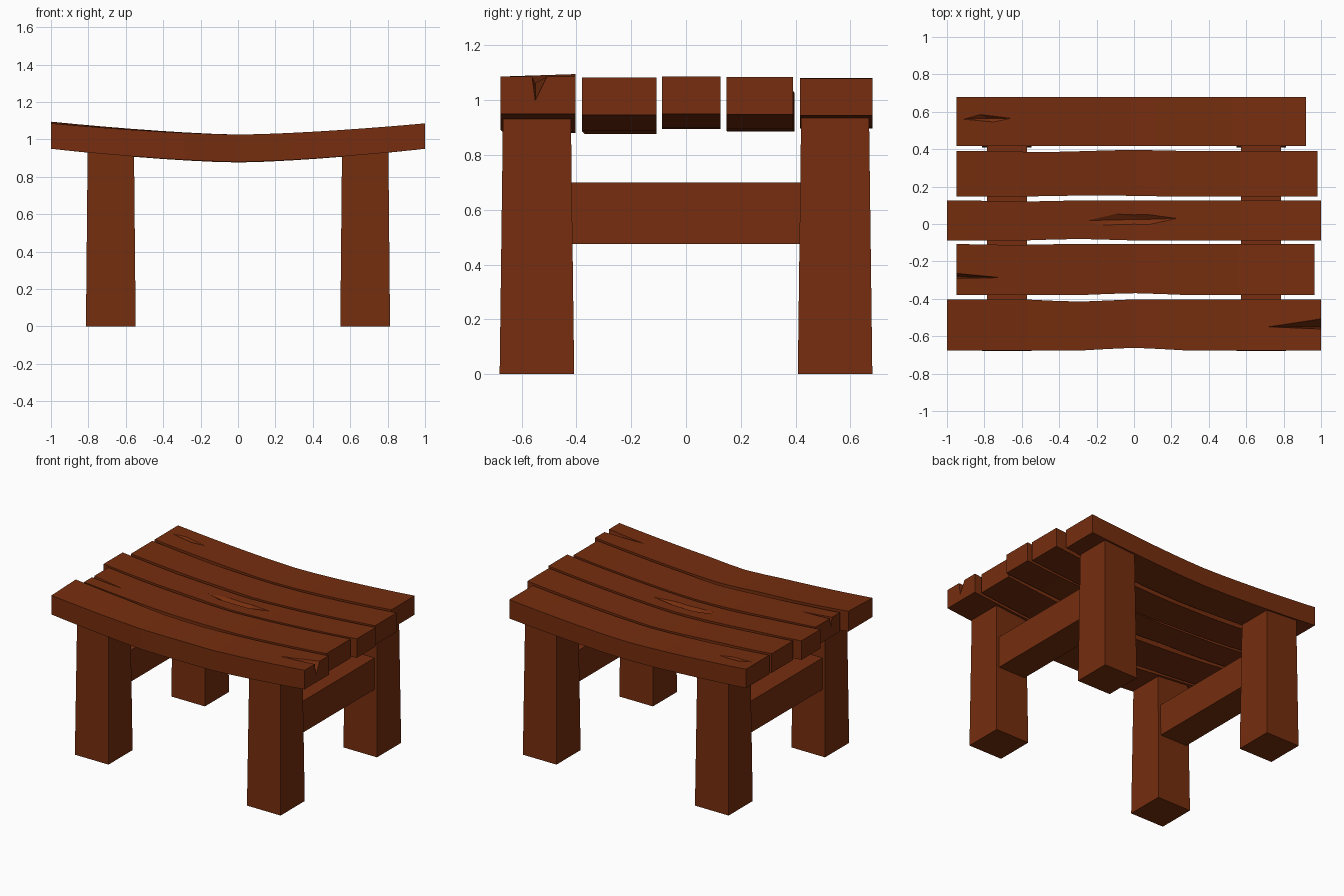
import bpy, bmesh
from mathutils import Vector

if "Cube" in bpy.data.objects:
    bpy.data.objects.remove(bpy.data.objects["Cube"])

wood = bpy.data.materials.new("rust brown wood")
wood.diffuse_color = (0.18, 0.027, 0.0045, 1)
wood.use_nodes = True
wood.node_tree.nodes["Principled BSDF"].inputs["Base Color"].default_value = wood.diffuse_color


def add_object(name, bm):
    bmesh.ops.recalc_face_normals(bm, faces=bm.faces)
    me = bpy.data.meshes.new(name)
    bm.to_mesh(me)
    bm.free()
    me.materials.append(wood)
    ob = bpy.data.objects.new(name, me)
    bpy.context.collection.objects.link(ob)
    return ob


def rise(x):
    return abs(x) ** 1.5


def bump(x, centre, amount):
    # gentle local dent in a plank edge
    t = min(abs(x - centre) / 0.32, 1)
    return amount * (1 - t * t * (3 - 2 * t))


def hull(name, pts):
    bm = bmesh.new()
    for p in pts:
        bm.verts.new(p)
    bmesh.ops.convex_hull(bm, input=bm.verts)
    return add_object(name, bm)


# sagging plank: a four-sided section swept along x
def plank(name, x0, x1, y0, y1, bottom, front_dents=(), back_dents=(), twist=0.0):
    bm = bmesh.new()
    n = 14
    rings = []
    for i in range(n + 1):
        x = x0 + (x1 - x0) * i / n
        ya = y0 + sum(bump(x, *d) for d in front_dents)
        yb = y1 + sum(bump(x, *d) for d in back_dents)
        low = bottom + (0.95 - bottom) * rise(x)
        top = 1.026 + 0.06 * rise(x)
        t = twist * max(-x, 0)
        rings.append([bm.verts.new(p) for p in (
            (x, ya, low), (x, yb, low), (x, yb, top + t), (x, ya, top))])
    for a, b in zip(rings, rings[1:]):
        for k in range(4):
            bm.faces.new((a[k], a[(k + 1) % 4], b[(k + 1) % 4], b[k]))
    bm.faces.new(rings[0])
    bm.faces.new(rings[-1][::-1])
    return add_object(name, bm)


def cut(target, cutter):
    mod = target.modifiers.new("crack", 'BOOLEAN')
    mod.operation = 'DIFFERENCE'
    mod.solver = 'EXACT'
    mod.object = cutter
    bpy.context.view_layer.objects.active = target
    bpy.ops.object.modifier_apply(modifier=mod.name)
    bpy.data.objects.remove(cutter)


# seat planks, front to back
p1 = plank("seat_plank_front", -1.0, 1.0, -0.677, -0.403, 0.88,
           [(0, 0.015)], [(-0.3, -0.012)], 0.009)
p2 = plank("seat_plank_second", -0.95, 0.965, -0.38, -0.107, 0.877,
           [(0, 0.01)], [(-0.65, -0.005)], 0)
p3 = plank("seat_plank_middle", -1.0, 1.0, -0.088, 0.126, 0.895,
           [(-0.3, 0.008)], [(-0.6, -0.006)])
p4 = plank("seat_plank_fourth", -0.95, 0.98, 0.148, 0.39, 0.885,
           [(-0.2, 0.006)], [(0, 0.006), (-0.5, -0.005)])
p5 = plank("seat_plank_back", -0.95, 0.92, 0.416, 0.68, 0.897)

# splits in the plank ends
cut(p1, hull("split_cutter", [(1.02, -0.564, 1.10), (1.02, -0.498, 1.10),
                              (1.02, -0.55, 0.995), (0.71, -0.55, 1.064)]))
cut(p2, hull("split_cutter", [(-0.97, -0.293, 1.10), (-0.97, -0.258, 1.10),
                              (-0.97, -0.28, 1.0), (-0.70, -0.287, 1.064)]))


# long knots gouged into plank tops
def gouge(target, outline, ridge, depth):
    surf = lambda x: 1.026 + 0.06 * rise(x)
    pts = [(x, y, surf(x) + h) for x, y in outline for h in (0, 0.05)]
    pts += [(x, y, surf(x) - depth) for x, y in ridge]
    cut(target, hull("knot_cutter", pts))


gouge(p3, [(-0.25, 0.018), (-0.1, 0.053), (0.08, 0.05), (0.23, 0.03),
           (0.08, -0.003), (-0.17, -0.006)], [(-0.1, 0.022), (0.08, 0.025)], 0.02)
gouge(p5, [(-0.91, 0.56), (-0.82, 0.585), (-0.66, 0.565), (-0.75, 0.545)],
      [(-0.79, 0.565)], 0.02)


# slightly tapered legs and the rails between them
def block(name, c, bottom_half, top_half, z0, z1):
    pts = [(c[0] + sx * h[0], c[1] + sy * h[1], z)
           for h, z in ((bottom_half, z0), (top_half, z1))
           for sx in (-1, 1) for sy in (-1, 1)]
    hull(name, pts)


for sx, side in ((-1, "left"), (1, "right")):
    for sy, end in ((-1, "front"), (1, "back")):
        block(f"{end}_{side}_leg", (sx * 0.68, sy * 0.544),
              (0.133, 0.136), (0.124, 0.124), 0, 0.938)
    block(f"{side}_rail", (sx * 0.68, 0), (0.107, 0.42), (0.107, 0.42), 0.475, 0.70)
